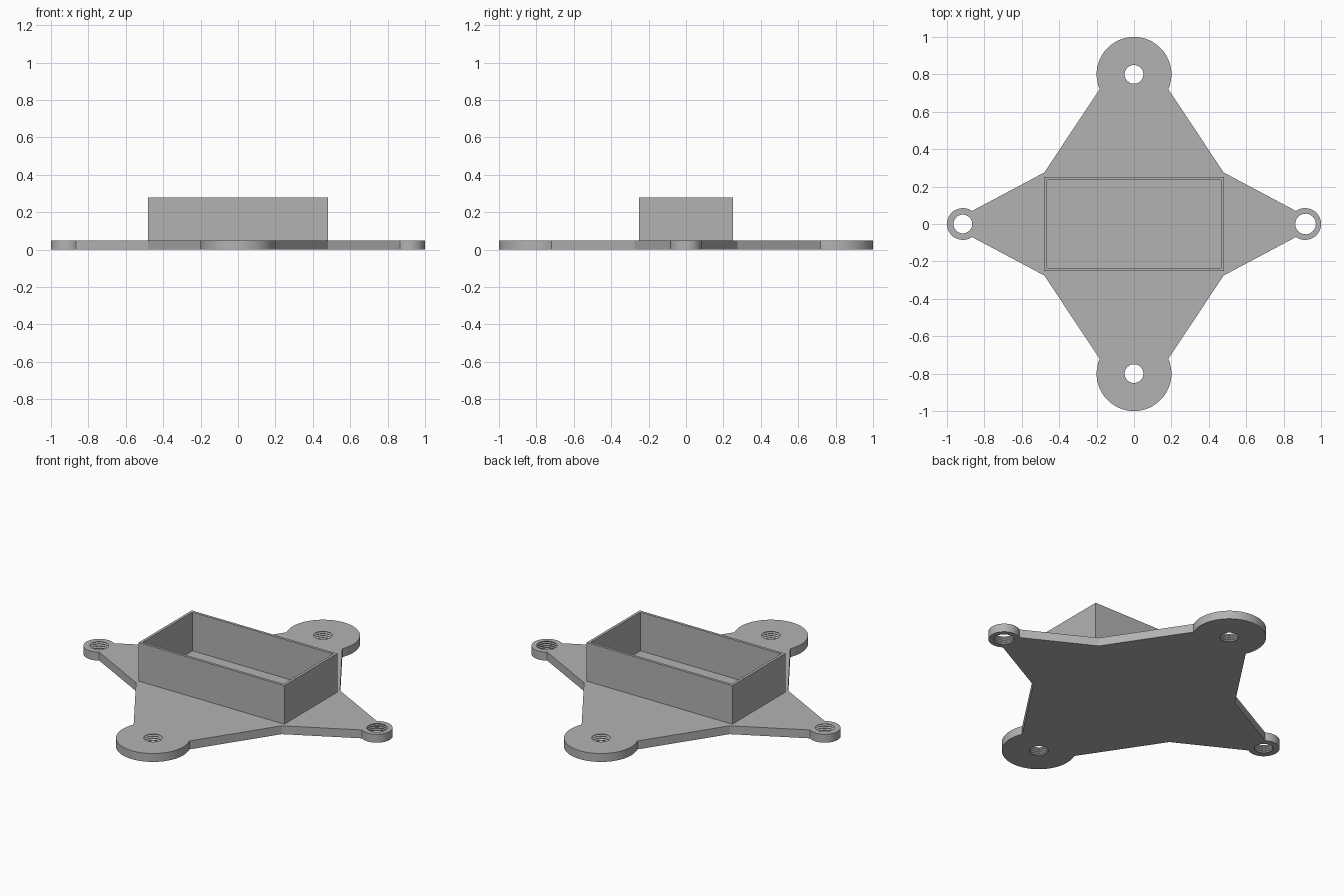
import bpy, bmesh
from math import radians, cos, sin, pi

if "Cube" in bpy.data.objects:
    bpy.data.objects.remove(bpy.data.objects["Cube"])

grey = bpy.data.materials.new("plain grey")
grey.use_nodes = True
colour = (0.45, 0.45, 0.45, 1)
grey.diffuse_color = colour
grey.node_tree.nodes["Principled BSDF"].inputs["Base Color"].default_value = colour

PLATE_TOP, BOX_TOP = 0.05, 0.28
BOX_X, BOX_Y, WALL = 0.48, 0.25, 0.016


def make_object(name, bm):
    bmesh.ops.recalc_face_normals(bm, faces=bm.faces)
    mesh = bpy.data.meshes.new(name)
    bm.to_mesh(mesh)
    bm.free()
    mesh.materials.append(grey)
    obj = bpy.data.objects.new(name, mesh)
    bpy.context.collection.objects.link(obj)
    return obj


def arc(cx, cy, r, start, end, steps):
    angles = [radians(start + (end - start) * i / steps) for i in range(steps + 1)]
    return [(cx + r * cos(a), cy + r * sin(a)) for a in angles]


def extrude_up(bm, faces, height):
    result = bmesh.ops.extrude_face_region(bm, geom=faces)
    verts = [v for v in result["geom"] if isinstance(v, bmesh.types.BMVert)]
    bmesh.ops.translate(bm, verts=verts, vec=(0, 0, height))


# Star-shaped base plate: half outline, then the same turned half a turn
half = arc(0.915, 0, 0.085, -125, 125, 40)
half.append((BOX_X, 0.275))
half += arc(0, 0.8, 0.2, -23.5, 203.5, 48)
half.append((-BOX_X, 0.275))
outline = half + [(-x, -y) for x, y in half]
bm = bmesh.new()
face = bm.faces.new([bm.verts.new((x, y, 0)) for x, y in outline])
extrude_up(bm, [face], PLATE_TOP)
plate = make_object("base_plate", bm)


# Screw holes with ridged walls, as one cutter
def add_hole(bm, x, y, radius, groove, segments=40):
    pitch = 0.0125
    levels = [(-0.02, radius)]
    for i in range(9):
        levels.append((i * pitch / 2, radius + groove * (i % 2)))
    levels.append((PLATE_TOP + 0.02, radius))
    rings = []
    for z, r in levels:
        rings.append([bm.verts.new((x + r * cos(2 * pi * k / segments),
                                    y + r * sin(2 * pi * k / segments), z))
                      for k in range(segments)])
    for low, high in zip(rings, rings[1:]):
        for k in range(segments):
            n = (k + 1) % segments
            bm.faces.new((low[k], low[n], high[n], high[k]))
    bm.faces.new(rings[0][::-1])
    bm.faces.new(rings[-1])


bm = bmesh.new()
for y in (-0.8, 0.8):
    add_hole(bm, 0, y, 0.05, 0.008)
add_hole(bm, -0.915, 0, 0.05, 0.008)
add_hole(bm, 0.917, 0, 0.055, 0.004)
cutter = make_object("hole_cutter", bm)
cutter.hide_render = True

cut = plate.modifiers.new("screw_holes", 'BOOLEAN')
cut.operation = 'DIFFERENCE'
cut.solver = 'EXACT'
cut.object = cutter
bpy.context.view_layer.objects.active = plate
plate.select_set(True)
bpy.ops.object.modifier_apply(modifier=cut.name)
bpy.data.objects.remove(cutter)
bpy.ops.object.shade_smooth_by_angle(angle=radians(25))

# Open-topped box, its walls set slightly into the plate
bm = bmesh.new()
sunk = PLATE_TOP - 0.01
corners = [(-1, -1), (1, -1), (1, 1), (-1, 1)]
outer = [bm.verts.new((BOX_X * x, BOX_Y * y, sunk)) for x, y in corners]
inner = [bm.verts.new(((BOX_X - WALL) * x, (BOX_Y - WALL) * y, sunk)) for x, y in corners]
ring = [bm.faces.new((outer[i], outer[i - 3], inner[i - 3], inner[i])) for i in range(4)]
extrude_up(bm, ring, BOX_TOP - sunk)
make_object("box_walls", bm)
